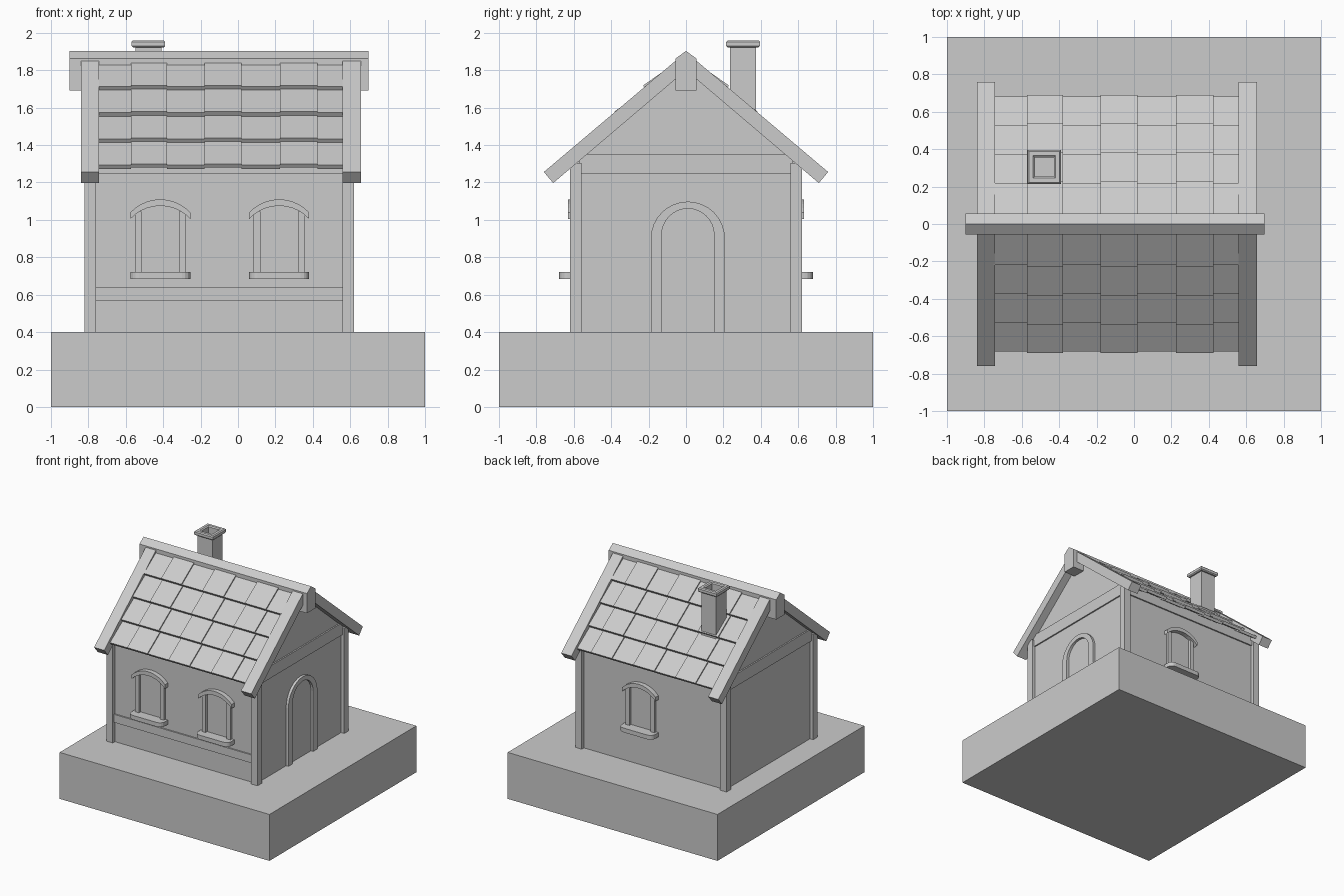
import bpy, bmesh, math
from mathutils import Vector

if "Cube" in bpy.data.objects:
    bpy.data.objects.remove(bpy.data.objects["Cube"])


def finish(name, bm):
    bmesh.ops.recalc_face_normals(bm, faces=bm.faces)
    me = bpy.data.meshes.new(name)
    bm.to_mesh(me)
    bm.free()
    ob = bpy.data.objects.new(name, me)
    bpy.context.collection.objects.link(ob)
    return ob


def prism(name, profile, axis, lo, hi):
    """Extrude a 2D profile along an axis: X takes (y, z), Y takes (x, z), Z takes (x, y)."""
    place = {'X': lambda p, t: (t, p[0], p[1]),
             'Y': lambda p, t: (p[0], t, p[1]),
             'Z': lambda p, t: (p[0], p[1], t)}[axis]
    bm = bmesh.new()
    a = [bm.verts.new(place(p, lo)) for p in profile]
    b = [bm.verts.new(place(p, hi)) for p in profile]
    bm.faces.new(a)
    bm.faces.new(b[::-1])
    for i in range(len(a)):
        j = (i + 1) % len(a)
        bm.faces.new((a[i], b[i], b[j], a[j]))
    return finish(name, bm)


def box(name, x0, x1, y0, y1, z0, z1):
    return prism(name, [(x0, y0), (x1, y0), (x1, y1), (x0, y1)], 'Z', z0, z1)


def arc(cx, cz, r, a0, a1, n):
    return [(cx + r * math.cos(math.radians(a0 + (a1 - a0) * i / n)),
             cz + r * math.sin(math.radians(a0 + (a1 - a0) * i / n))) for i in range(n + 1)]


# Plinth and house body with gables
box("plinth", -1, 1, -1, 1, 0, 0.4)
prism("house_body", [(-0.59, 0.39), (0.59, 0.39), (0.59, 1.30), (0, 1.825), (-0.59, 1.30)],
      'X', -0.79, 0.59)

# Timber frame: corner posts, top beams, front rail
for x in (-0.82, 0.56):
    for y in (-0.62, 0.56):
        box("corner_post", x, x + 0.06, y, y + 0.06, 0.39, 1.305)
for s in (-1, 1):
    y0, y1 = sorted((s * 0.56, s * 0.602))
    box("eave_beam", -0.77, 0.57, y0, y1, 1.245, 1.33)
for x0, x1 in ((-0.802, -0.76), (0.56, 0.602)):
    box("gable_beam", x0, x1, -0.57, 0.57, 1.245, 1.35)
box("front_rail", -0.77, 0.57, -0.602, -0.56, 0.57, 0.64)


# Windows: jambs, arched hood, rounded sill
def window(cx, s):
    def yr(a, b):
        return sorted((s * a, s * b))
    for d in (-1, 1):
        x0, x1 = sorted((cx + d * 0.10, cx + d * 0.137))
        box("window_jamb", x0, x1, *yr(0.58, 0.612), 0.70, 1.045)
    half = 47.2
    outer = arc(cx, 0.892, 0.218, 90 - half, 90 + half, 10)
    inner = [(x, z - 0.035) for x, z in reversed(outer)]
    prism("window_hood", outer + inner, 'Y', *yr(0.58, 0.63))
    r = 0.045
    front = arc(cx + 0.16 - r, 0.678 - r, r, 0, 90, 4) + arc(cx - 0.16 + r, 0.678 - r, r, 90, 180, 4)
    sill = [(cx - 0.16, 0.58), (cx + 0.16, 0.58)] + front
    prism("window_sill", [(x, s * y) for x, y in sill], 'Z', 0.685, 0.722)


window(-0.415, -1)
window(0.22, -1)
window(0.01, 1)

# Arched door surround
outer = [(0.208, 0.39)] + arc(0.01, 0.90, 0.198, 0, 180, 16) + [(-0.188, 0.39)]
inner = [(-0.13, 0.39)] + arc(0.01, 0.92, 0.14, 180, 0, 16) + [(0.15, 0.39)]
prism("door_surround", outer + inner, 'X', 0.57, 0.612)

# Roof tiles: four overlapping rows per side, every other column raised
cols = [-0.75, -0.573, -0.38, -0.18, 0.02, 0.225, 0.425, 0.565]
pitch = math.atan(0.70)
up = Vector((-math.cos(pitch), math.sin(pitch)))
out = Vector((math.sin(pitch), math.cos(pitch)))
for s in (-1, 1):
    for row in range(4):
        for c in range(7):
            p = Vector((0.682 - 0.154 * row, 1.293 + 0.14 * row))
            if c % 2:
                p += out * 0.010 - up * 0.004
            length = 0.215
            pts = [p, p + up * length, p + up * length - out * 0.024, p - out * 0.024]
            prism("roof_tile", [(s * q.x, q.y) for q in pts], 'X', cols[c], cols[c + 1])

# Sloping verge boards at both gables
for x0, x1 in ((-0.84, -0.743), (0.56, 0.658)):
    for s in (-1, 1):
        prob = [(0, 1.898), (0.76, 1.256), (0.71, 1.197), (0, 1.80)]
        prism("verge_board", [(s * y, z) for y, z in prob], 'X', x0, x1)

# Ridge beam
prism("ridge_beam", [(0, 1.903), (0.057, 1.862), (0.057, 1.692), (-0.057, 1.692), (-0.057, 1.862)],
      'X', -0.90, 0.697)

# Hollow chimney: square rings of (half width, height)
bm = bmesh.new()
rings = []
for h, z in [(0.070, 1.45), (0.070, 1.922), (0.082, 1.922), (0.090, 1.930), (0.090, 1.952),
             (0.082, 1.96), (0.060, 1.96), (0.051, 1.952), (0.051, 1.80)]:
    rings.append([bm.verts.new((-0.479 + h * a, 0.305 + h * b, z))
                  for a, b in ((-1, -1), (1, -1), (1, 1), (-1, 1))])
for r0, r1 in zip(rings, rings[1:]):
    for i in range(4):
        j = (i + 1) % 4
        bm.faces.new((r0[i], r0[j], r1[j], r1[i]))
bm.faces.new(rings[0][::-1])
bm.faces.new(rings[-1])
finish("chimney", bm)
